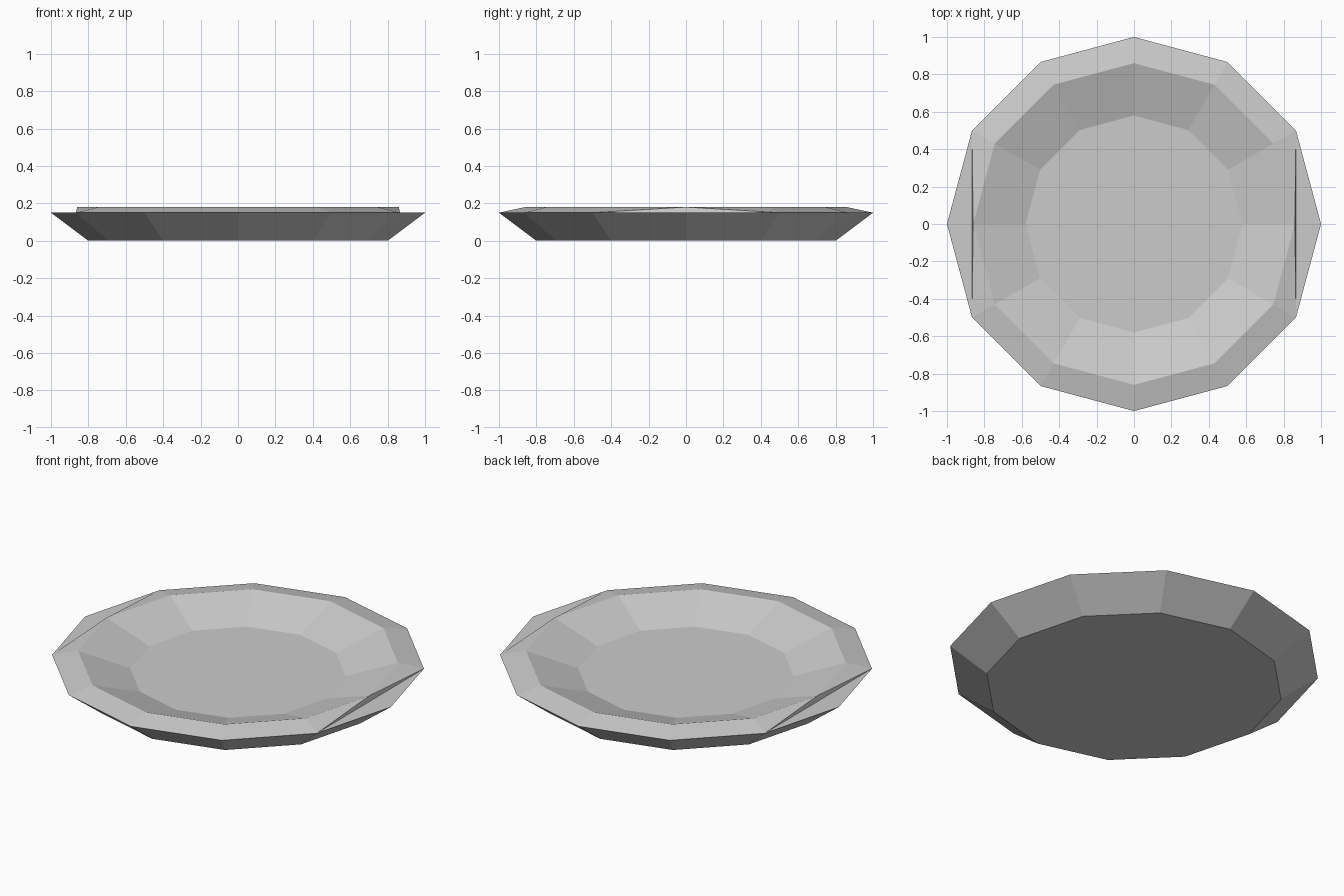
import bpy
import bmesh
from math import cos, sin, tau

SIDES = 12

cube = bpy.data.objects.get("Cube")
if cube:
    bpy.data.objects.remove(cube, do_unlink=True)

# Single plain grey
grey = bpy.data.materials.new("light_grey")
grey.use_nodes = True
colour = (0.6, 0.6, 0.6, 1)
grey.diffuse_color = colour
grey.node_tree.nodes["Principled BSDF"].inputs["Base Color"].default_value = colour

bm = bmesh.new()


def ring(radius, z):
    return [bm.verts.new((radius * cos(tau * i / SIDES), radius * sin(tau * i / SIDES), z))
            for i in range(SIDES)]


def bridge(a, b):
    for i in range(SIDES):
        j = (i + 1) % SIDES
        bm.faces.new((a[i], a[j], b[j], b[i]))


foot = ring(0.8, 0)
edge = ring(1, 0.15)
lip = ring(0.86, 0.18)
well = ring(0.58, 0.088)

# Underside, outer wall, inner slope and floor
bm.faces.new(foot[::-1])
bridge(foot, edge)
bridge(lip, well)
bm.faces.new(well)

# Rim, folded down into a flat tab at the left and right corners
for i in range(SIDES):
    j = (i + 1) % SIDES
    corner = [k for k in (i, j) if k % (SIDES // 2) == 0]
    outer = [edge[k] for k in (i, j) if k not in corner]
    bm.faces.new(outer + [lip[j], lip[i]])
for i in (0, SIDES // 2):
    before, after = edge[i - 1], edge[i + 1]
    bm.faces.new((before, edge[i], after))
    bm.faces.new((before, after, lip[i]))

mesh = bpy.data.meshes.new("plate")
bm.to_mesh(mesh)
bm.free()
mesh.materials.append(grey)
plate = bpy.data.objects.new("plate", mesh)
bpy.context.collection.objects.link(plate)
